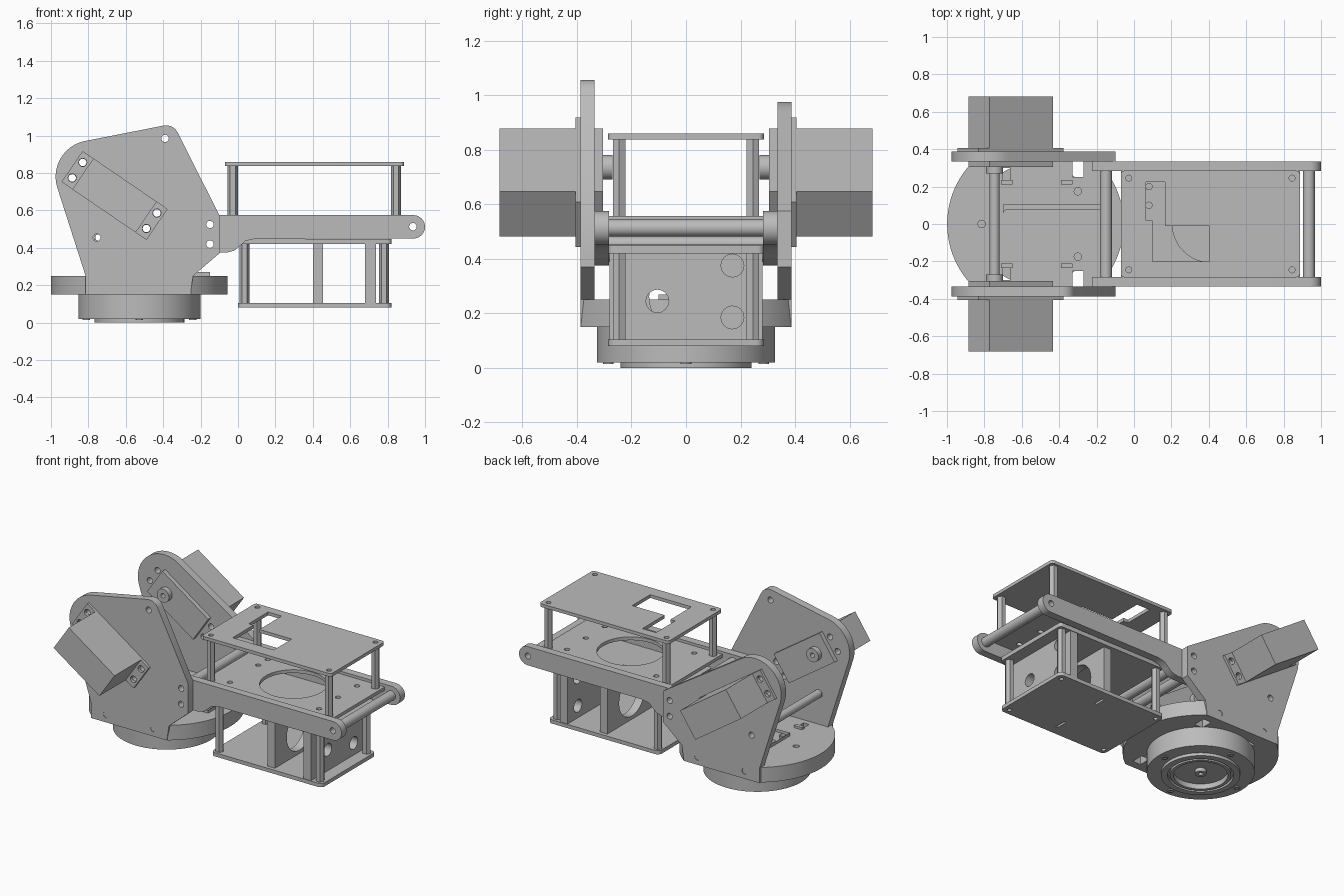
import bpy, bmesh, math
from mathutils import Matrix, Vector

cube = bpy.data.objects.get("Cube")
if cube:
    bpy.data.objects.remove(cube, do_unlink=True)

grey = bpy.data.materials.new("plain grey")
grey.use_nodes = True
grey.diffuse_color = (0.5, 0.5, 0.5, 1)
grey.node_tree.nodes["Principled BSDF"].inputs["Base Color"].default_value = (0.5, 0.5, 0.5, 1)

# Columns say where the profile's u, v and depth directions point
FRAMES = {
    "x": Matrix(((0, 0, 1), (1, 0, 0), (0, 1, 0))),
    "y": Matrix(((1, 0, 0), (0, 0, -1), (0, 1, 0))),
    "z": Matrix.Identity(3),
}


def arc(u, v, r, start, end, steps=16):
    angles = [math.radians(start + (end - start) * i / steps) for i in range(steps + 1)]
    return [(u + r * math.cos(a), v + r * math.sin(a)) for a in angles]


def circle(u, v, r, sides=32):
    return arc(u, v, r, 0, 360 - 360 / sides, sides - 1)


def rect(u0, u1, v0, v1, r=0):
    if not r:
        return [(u0, v0), (u1, v0), (u1, v1), (u0, v1)]
    return (arc(u1 - r, v1 - r, r, 0, 90, 6) + arc(u0 + r, v1 - r, r, 90, 180, 6)
            + arc(u0 + r, v0 + r, r, 180, 270, 6) + arc(u1 - r, v0 + r, r, 270, 360, 6))


def finish(name, bm):
    mesh = bpy.data.meshes.new(name)
    bmesh.ops.remove_doubles(bm, verts=bm.verts, dist=0.0002)
    bmesh.ops.recalc_face_normals(bm, faces=bm.faces)
    for face in bm.faces:
        face.smooth = True
        face.material_index = 0
    bm.to_mesh(mesh)
    bm.free()
    mesh.set_sharp_from_angle(angle=math.radians(30))
    mesh.materials.append(grey)
    obj = bpy.data.objects.new(name, mesh)
    bpy.context.collection.objects.link(obj)
    return obj


def plate(name, axis, a, b, outline, holes=()):
    """Extrude an outline with holes from a to b along an axis."""
    curve = bpy.data.curves.new(name + " profile", "CURVE")
    curve.dimensions = "2D"
    curve.fill_mode = "BOTH"
    curve.extrude = abs(b - a) / 2
    for loop in [outline, *holes]:
        spline = curve.splines.new("POLY")
        spline.points.add(len(loop) - 1)
        for point, (u, v) in zip(spline.points, loop):
            point.co = (u, v, 0, 1)
        spline.use_cyclic_u = True
    temp = bpy.data.objects.new(name + " profile", curve)
    bpy.context.collection.objects.link(temp)
    mesh = bpy.data.meshes.new_from_object(temp.evaluated_get(bpy.context.evaluated_depsgraph_get()))
    bpy.data.objects.remove(temp, do_unlink=True)
    bpy.data.curves.remove(curve)
    bm = bmesh.new()
    bm.from_mesh(mesh)
    bpy.data.meshes.remove(mesh)
    shift = Vector([(a + b) / 2 if axis == k else 0 for k in "xyz"])
    bmesh.ops.transform(bm, matrix=Matrix.Translation(shift) @ FRAMES[axis].to_4x4(), verts=bm.verts)
    return finish(name, bm)


def tube(name, axis, a, b, u, v, r, bore, sides=32):
    return plate(name, axis, a, b, circle(u, v, r, sides), [circle(u, v, bore, 16)])


def holes_at(points, r=0.018):
    return [circle(u, v, r, 16) for u, v in points]


def corners(u0, u1, v0, v1):
    return [(u, v) for u in (u0, u1) for v in (v0, v1)]


# Turntable drum, with a stepped and recessed underside
BASE_X = -0.527
bm = bmesh.new()
profile = [(0, 0.15), (0.327, 0.15), (0.327, 0.02), (0.24, 0.02), (0.24, 0), (0.2, 0),
           (0.2, 0.02), (0.185, 0.02), (0.185, 0), (0.165, 0), (0.165, 0.035), (0, 0.035)]
verts = [bm.verts.new((BASE_X + r, 0, z)) for r, z in profile]
edges = [bm.edges.new(pair) for pair in zip(verts, verts[1:])]
bmesh.ops.spin(bm, geom=verts + edges, cent=(BASE_X, 0, 0), axis=(0, 0, 1),
               angle=math.tau, steps=64, use_duplicate=False)
finish("base_drum", bm)
tube("base_hub", "z", 0.01, 0.04, BASE_X, 0, 0.035, 0.015)
for i in range(4):
    a = math.radians(90 * i)
    tube("drum_screw", "z", 0.014, 0.03, BASE_X + 0.285 * math.cos(a), 0.285 * math.sin(a), 0.02, 0.01)

# Turntable disc with flattened sides, slots and bolt holes
flat = math.degrees(math.asin(0.384 / 0.472))
disc = arc(BASE_X, 0, 0.472, -flat, flat, 32) + arc(BASE_X, 0, 0.472, 180 - flat, 180 + flat, 32)
slots = [sorted_slot for s in (-1, 1) for sorted_slot in (
    rect(-0.33, -0.27, *sorted((s * 0.25, s * 0.333))),
    rect(-0.7, -0.66, *sorted((s * 0.22, s * 0.3))))]
plate("turntable_disc", "z", 0.15, 0.25, disc,
      slots + holes_at([(-0.815, 0), (-0.3, 0.175), (-0.3, -0.175)], 0.02))
for x in (-0.68, -0.36):
    for s in (-1, 1):
        plate("disc_clip", "z", 0.25, 0.265, rect(x - 0.03, x + 0.03, *sorted((s * 0.21, s * 0.235))))

# Servo set in the turntable
plate("base_servo_flange", "z", 0.25, 0.27, rect(-0.7, -0.15, -0.1, 0.105),
      holes_at(corners(-0.68, -0.17, -0.05, 0.055), 0.02))

# Shoulder side plates, the front one with a raised peak
MOUNT = Vector((-0.66, 0.68))
ALONG = Vector((math.cos(math.radians(34.3)), -math.sin(math.radians(34.3))))
ACROSS = Vector((-ALONG.y, ALONG.x))


def tilted(points):
    return [tuple(MOUNT + ALONG * u + ACROSS * v) for u, v in points]


foot = [(-0.815, 0.25), (-0.815, 0.15), (-0.255, 0.15), (-0.24, 0.25), (-0.1, 0.37), (-0.1, 0.575)]
peak = arc(-0.385, 0.985, 0.07, 26, 104)
servo_bolts = tilted(corners(-0.24, 0.24, -0.05, 0.05))
plate_bolts = [(-0.755, 0.455), (-0.705, 0.2), (-0.355, 0.2), (-0.15, 0.525), (-0.15, 0.42)]
body = tilted(rect(-0.205, 0.205, -0.1, 0.1))
for side, s in (("front", -1), ("back", 1)):
    front = s < 0
    outline = foot + (peak if front else []) + arc(-0.78, 0.78, 0.195, 104 if front else 56, 196, 24)
    bolts = holes_at(plate_bolts + servo_bolts + ([(-0.39, 0.985)] if front else []), 0.02)
    plate(side + "_shoulder_plate", "y", s * 0.335, s * 0.387, outline, bolts)

    # Shoulder servo: body through the plate, bolted flange, output shaft
    plate(side + "_servo_body", "y", s * 0.305, s * 0.683, body)
    plate(side + "_servo_flange", "y", s * 0.387, s * 0.405,
          tilted(rect(-0.275, 0.275, -0.1, 0.1)), holes_at(servo_bolts, 0.022))
    tube(side + "_servo_shaft", "y", s * 0.27, s * 0.305, -0.745, 0.735, 0.045, 0.015)

    # Arm beam with a deeper rear end and a rounded tip
    beam = [(-0.225, 0.375), (-0.06, 0.375), (-0.02, 0.385), (0.01, 0.41), (0.04, 0.437), (0.09, 0.448)]
    beam += arc(0.9375, 0.5125, 0.0625, -90, 90) + [(-0.225, 0.575)]
    plate(side + "_arm_beam", "y", s * 0.283, s * 0.335, beam,
          holes_at([(-0.15, 0.525), (-0.15, 0.42), (0.935, 0.513)], 0.02))

# Cross tubes between the two sides
tube("shoulder_cross_tube", "y", -0.335, 0.335, -0.745, 0.455, 0.027, 0.018)
for x, z in ((-0.15, 0.525), (-0.15, 0.42), (0.935, 0.513)):
    tube("arm_cross_tube", "y", -0.283, 0.283, x, z, 0.032, 0.02)

# Decks of the arm
upper_posts = corners(-0.028, 0.845, -0.245, 0.245)
lower_posts = corners(0.035, 0.78, -0.245, 0.245)
window = [(0.065, 0.02), (0.1, 0.02), (0.1, -0.2), (0.405, -0.2), (0.405, -0.01),
          (0.165, -0.01), (0.165, 0.225), (0.065, 0.225)]
plate("top_deck", "z", 0.838, 0.86, rect(-0.07, 0.887, -0.285, 0.285, 0.02),
      holes_at(upper_posts, 0.016) + [window])
plate("middle_deck", "z", 0.535, 0.557, rect(-0.07, 0.887, -0.284, 0.284),
      [circle(0.41, 0, 0.205, 48)] + holes_at(corners(0.08, 0.74, -0.2, 0.2) + [(0.08, 0.1), (0.74, 0)], 0.017))
plate("lower_deck", "z", 0.42, 0.448, rect(0.005, 0.82, -0.284, 0.284, 0.02),
      [rect(0.38, 0.47, -0.008, 0.008)])
plate("bottom_deck", "z", 0.08, 0.105, rect(0, 0.82, -0.285, 0.285, 0.03),
      [rect(0.42, 0.435, y - 0.04, y + 0.04) for y in (-0.18, 0.18)] + holes_at(lower_posts, 0.014))

# Hexagonal posts
for x, y in upper_posts:
    tube("upper_post", "z", 0.557, 0.838, x, y, 0.027, 0.016, 6)
for x, y in lower_posts:
    tube("lower_post", "z", 0.105, 0.42, x, y, 0.027, 0.014, 6)

# Upright panels in the lower bay
plate("middle_panel", "x", 0.4, 0.455, rect(-0.26, 0.26, 0.105, 0.42), [circle(0, 0.262, 0.135, 40)])
plate("end_panel", "x", 0.68, 0.737, rect(-0.28, 0.28, 0.105, 0.42),
      holes_at([(-0.105, 0.245), (0.17, 0.185), (0.17, 0.375)], 0.042))
